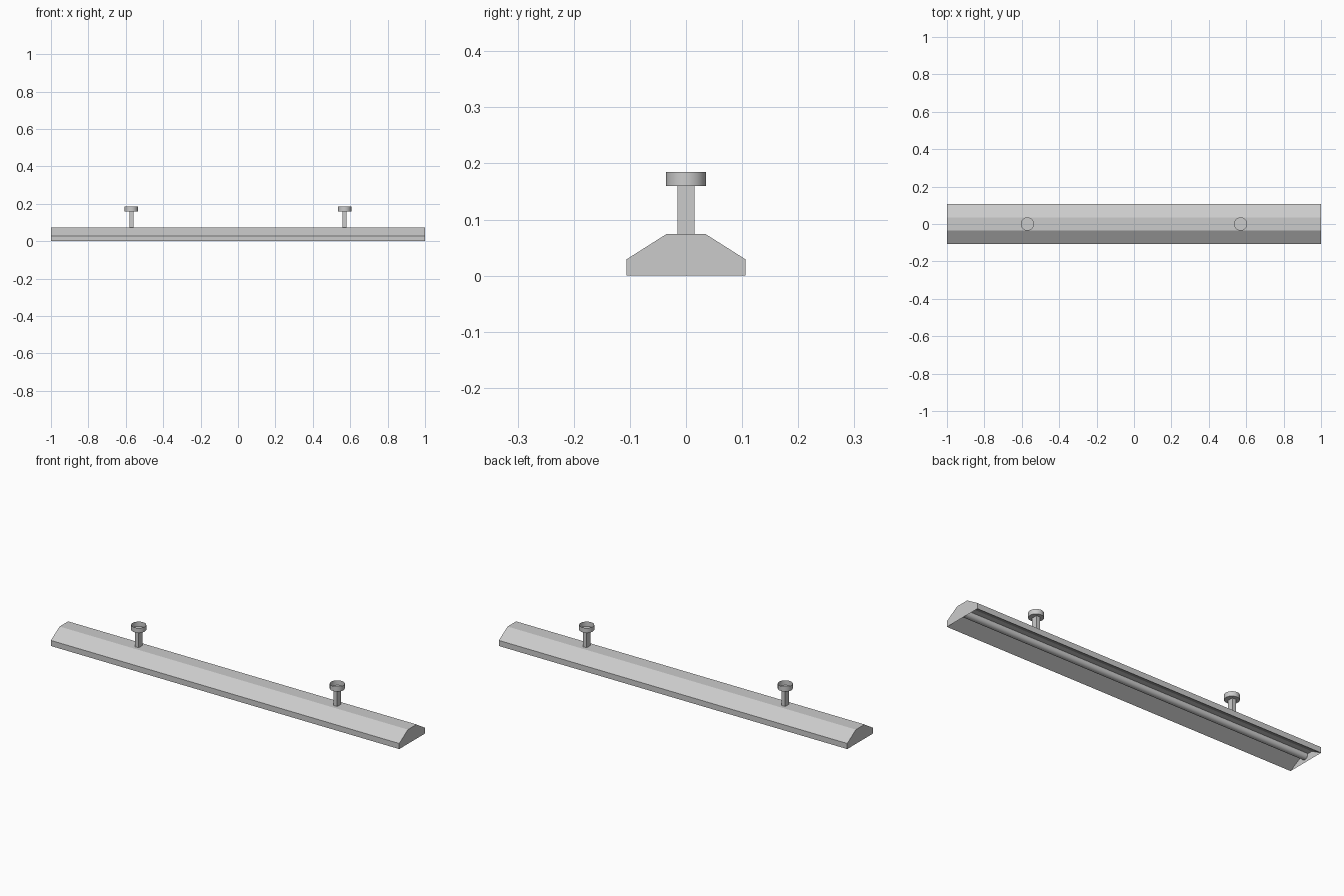
import bpy, bmesh, math
from mathutils import Matrix

if "Cube" in bpy.data.objects:
    bpy.data.objects.remove(bpy.data.objects["Cube"])


def finish(bm, name):
    mesh = bpy.data.meshes.new(name)
    bm.to_mesh(mesh)
    bm.free()
    obj = bpy.data.objects.new(name, mesh)
    bpy.context.collection.objects.link(obj)
    return obj


def smooth(obj):
    bpy.ops.object.select_all(action='DESELECT')
    obj.select_set(True)
    bpy.context.view_layer.objects.active = obj
    bpy.ops.object.shade_smooth_by_angle(angle=math.radians(40))


def sheet(name, profile, half, caps):
    """Sweep an open (y, z) profile along x, optionally closing the ends."""
    bm = bmesh.new()
    right = [bm.verts.new((half, y, z)) for y, z in profile]
    left = [bm.verts.new((-half, y, z)) for y, z in profile]
    if caps:
        bm.faces.new(right)
        bm.faces.new(left[::-1])
    for i in range(len(profile) - 1):
        bm.faces.new((right[i + 1], right[i], left[i], left[i + 1]))
    return finish(bm, name)


# Housing: trapezoid section with closed ends, open underneath
sheet("housing", [(0.106, 0), (0.106, 0.029), (0.035, 0.074),
                  (-0.035, 0.074), (-0.106, 0.029), (-0.106, 0)], 1, True)

# Reflector inside: slopes rising from the rims to a flat centre
sheet("reflector", [(-0.106, 0), (-0.042, 0.036),
                    (0.042, 0.036), (0.106, 0)], 1, False)

# Lamp tube running between the end plates
bm = bmesh.new()
bmesh.ops.create_cone(bm, cap_ends=True, segments=16, radius1=0.018,
                      radius2=0.018, depth=1.99,
                      matrix=Matrix.Translation((0, 0, 0.027)) @ Matrix.Rotation(math.pi / 2, 4, 'Y'))
smooth(finish(bm, "lamp_tube"))

# Hangers: flat stem carrying a round open cup
for side, x in (("left", -0.57), ("right", 0.57)):
    bm = bmesh.new()
    bmesh.ops.create_cube(bm, size=1, matrix=Matrix.Translation((x, 0, 0.117))
                          @ Matrix.Diagonal((0.021, 0.031, 0.086, 1)))
    finish(bm, side + "_stem")

    bm = bmesh.new()
    bmesh.ops.create_cone(bm, cap_ends=True, segments=32, radius1=0.0355,
                          radius2=0.0355, depth=0.025,
                          matrix=Matrix.Translation((x, 0, 0.172)))
    top = [f for f in bm.faces if f.normal.z > 0.9]
    bmesh.ops.delete(bm, geom=top, context='FACES_ONLY')
    smooth(finish(bm, side + "_mount_cup"))
